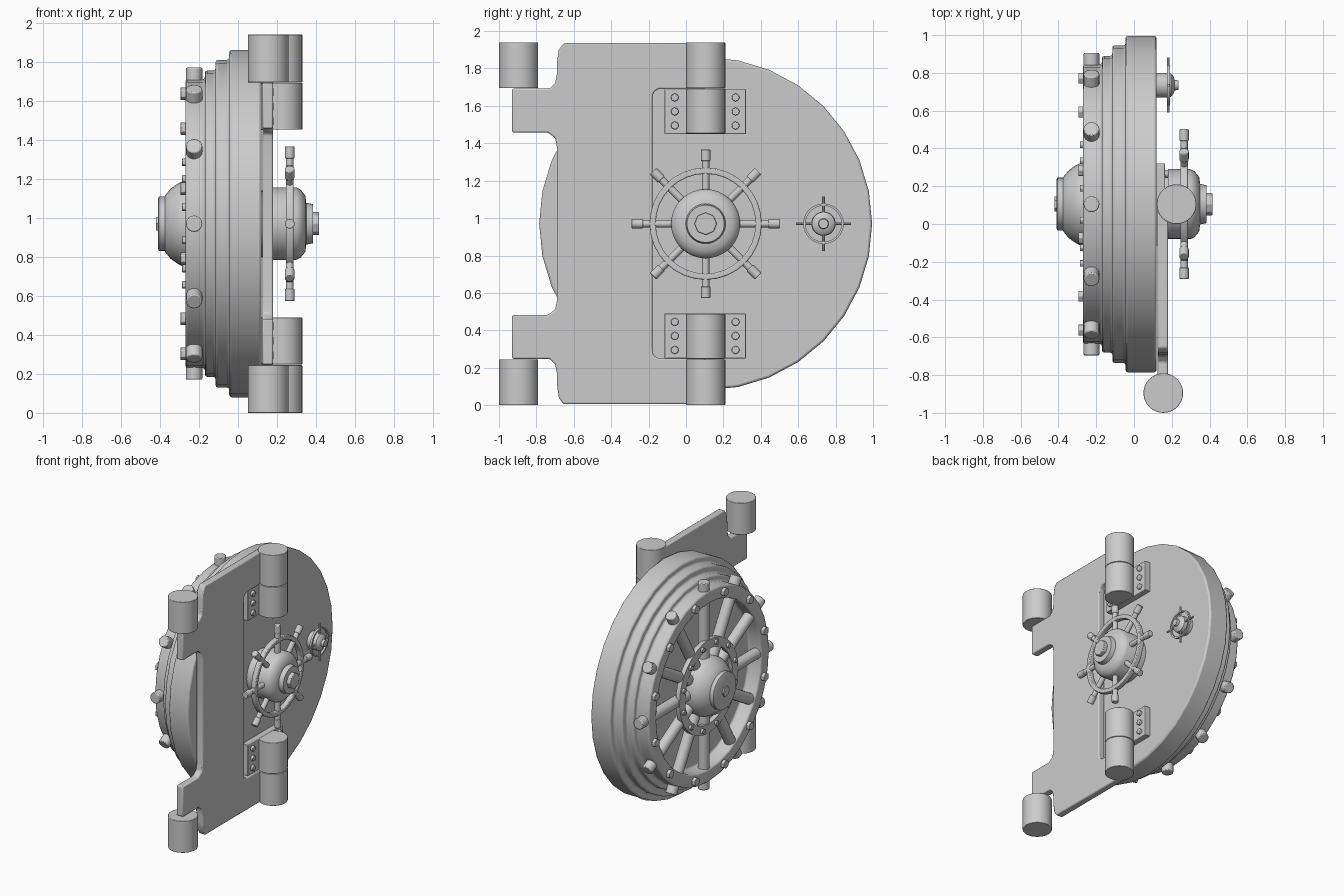
import bpy, bmesh, math
from mathutils import Vector, Matrix

if "Cube" in bpy.data.objects:
    bpy.data.objects.remove(bpy.data.objects["Cube"])

CY, CZ = 0.105, 0.97          # door axis
steel = bpy.data.materials.new("light_grey_steel")
steel.use_nodes = True
GREY = (0.6, 0.6, 0.6, 1)
steel.diffuse_color = GREY
steel.node_tree.nodes["Principled BSDF"].inputs["Base Color"].default_value = GREY


def finish(name, bm, bevel=0, smooth=True):
    bmesh.ops.recalc_face_normals(bm, faces=bm.faces)
    mesh = bpy.data.meshes.new(name)
    bm.to_mesh(mesh)
    bm.free()
    mesh.materials.append(steel)
    ob = bpy.data.objects.new(name, mesh)
    bpy.context.collection.objects.link(ob)
    if bevel:
        mod = ob.modifiers.new("soft_edges", "BEVEL")
        mod.width, mod.segments, mod.limit_method = bevel, 2, "ANGLE"
    if smooth:
        bpy.ops.object.select_all(action="DESELECT")
        ob.select_set(True)
        bpy.context.view_layer.objects.active = ob
        bpy.ops.object.shade_smooth_by_angle(angle=math.radians(35))
    return ob


def lathe(name, profile, y=CY, z=CZ, sides=32, closed=False, bevel=0):
    """Turn an (x, radius) profile around an axis parallel to x."""
    bm = bmesh.new()
    rings = []
    for i in range(sides):
        a = math.tau * i / sides
        rings.append([bm.verts.new((x, y + r * math.cos(a), z + r * math.sin(a)))
                      for x, r in profile])
    n = len(profile)
    for i in range(sides):
        p, q = rings[i], rings[(i + 1) % sides]
        for j in range(n if closed else n - 1):
            k = (j + 1) % n
            bm.faces.new((p[j], p[k], q[k], q[j]))
    if not closed:
        bm.faces.new([r[0] for r in rings])
        bm.faces.new([r[-1] for r in rings])
    return finish(name, bm, bevel)


def rods(name, pairs, radius, sides=16, bevel=0):
    """One object made of cylinders running between point pairs."""
    bm = bmesh.new()
    for a, b in pairs:
        a, b = Vector(a), Vector(b)
        turn = (b - a).to_track_quat("Z", "Y").to_matrix().to_4x4()
        bmesh.ops.create_cone(bm, cap_ends=True, segments=sides, radius1=radius,
                              radius2=radius, depth=(b - a).length,
                              matrix=Matrix.Translation((a + b) / 2) @ turn)
    return finish(name, bm, bevel)


def polar(x, r, angle, y=CY):
    return (x, y + r * math.cos(angle), CZ + r * math.sin(angle))


def spokes(name, count, x, r0, r1, radius, y=CY, sides=16, bevel=0):
    angles = [math.tau * i / count for i in range(count)]
    return rods(name, [(polar(x, r0, a, y), polar(x, r1, a, y)) for a in angles],
                radius, sides, bevel)


def studs(name, count, r, x0, x1, radius):
    angles = [math.tau * (i + 0.5) / count for i in range(count)]
    return rods(name, [(polar(x0, r, a), polar(x1, r, a)) for a in angles],
                radius, 6, 0.003)


def box(name, lo, hi, bevel=0.004):
    bm = bmesh.new()
    lo, hi = Vector(lo), Vector(hi)
    bmesh.ops.create_cube(bm, size=1, matrix=Matrix.Translation((lo + hi) / 2)
                          @ Matrix.Diagonal((*(hi - lo), 1)))
    return finish(name, bm, bevel)


# Stepped round door with a raised rim and recessed back
lathe("door_slab", [(0.12, 0.89), (-0.045, 0.89), (-0.045, 0.84), (-0.115, 0.84),
                    (-0.115, 0.785), (-0.17, 0.785), (-0.17, 0.74), (-0.27, 0.74),
                    (-0.27, 0.64), (-0.165, 0.64)], bevel=0.012)

# Locking rods passing through the rim, and the bolted collars
spokes("locking_rods", 12, -0.225, 0.18, 0.8, 0.042, bevel=0.006)
studs("rim_bolts", 12, 0.69, -0.26, -0.295, 0.033)
lathe("inner_collar", [(-0.27, 0.29), (-0.27, 0.36), (-0.235, 0.36), (-0.235, 0.29)],
      closed=True)
studs("collar_bolts", 12, 0.325, -0.25, -0.287, 0.02)

# Domed hub on the back
lathe("back_hub", [(-0.16, 0.22), (-0.28, 0.22), (-0.31, 0.205), (-0.345, 0.18),
                   (-0.37, 0.15), (-0.375, 0.14), (-0.405, 0.14), (-0.41, 0.13)])
lathe("back_hub_nut", [(-0.40, 0.04), (-0.42, 0.04)], sides=6)

# Hand wheel
lathe("wheel_hub", [(0.11, 0.17), (0.18, 0.17), (0.18, 0.185), (0.3, 0.185),
                    (0.32, 0.175), (0.345, 0.145), (0.35, 0.107), (0.385, 0.1)])
lathe("wheel_nut", [(0.37, 0.06), (0.415, 0.06)], sides=8, bevel=0.004)
lathe("wheel_ring", [(0.245, 0.267), (0.245, 0.3), (0.285, 0.3), (0.285, 0.267)],
      closed=True, bevel=0.006)
spokes("wheel_spokes", 8, 0.265, 0.15, 0.36, 0.02)
spokes("wheel_grips", 8, 0.265, 0.335, 0.397, 0.025, bevel=0.004)

# Small dial wheel
DY = 0.735
lathe("dial_hub", [(0.11, 0.065), (0.175, 0.065), (0.195, 0.062), (0.21, 0.045),
                   (0.215, 0.028), (0.235, 0.025)], y=DY)
lathe("dial_ring", [(0.174, 0.096), (0.174, 0.108), (0.19, 0.108), (0.19, 0.096)],
      y=DY, closed=True)
spokes("dial_spokes", 4, 0.182, 0.05, 0.146, 0.0075, y=DY, sides=10)

# Hinge plate: half outline as (y, height above the axis), mirrored downward
half = [(-0.18, 0.66), (-0.175, 0.70), (-0.15, 0.72), (0.1, 0.72), (0.1, 0.965),
        (-0.655, 0.965), (-0.68, 0.93), (-0.69, 0.86), (-0.69, 0.80), (-0.70, 0.75),
        (-0.73, 0.722), (-0.93, 0.722), (-0.93, 0.488), (-0.74, 0.488),
        (-0.70, 0.46), (-0.69, 0.41)]
outline = half + [(y, -h) for y, h in reversed(half)]
bm = bmesh.new()
base = bm.faces.new([bm.verts.new((0.125, y, CZ + h)) for y, h in outline])
grown = bmesh.ops.extrude_face_region(bm, geom=[base])["geom"]
bmesh.ops.translate(bm, vec=(0.055, 0, 0),
                    verts=[g for g in grown if isinstance(g, bmesh.types.BMVert)])
finish("hinge_plate", bm, 0.008)

# Hinge barrels, leaves and leaf bolts, upper and lower
for side, s in (("upper", 1), ("lower", -1)):
    def up(h):
        return CZ + s * h
    rods(side + "_frame_barrel", [((0.155, -0.895, up(0.725)), (0.155, -0.895, up(0.97)))],
         0.105, 32, 0.003)
    rods(side + "_door_barrels", [((0.225, CY, up(0.482)), (0.225, CY, up(0.722))),
                                  ((0.225, CY, up(0.725)), (0.225, CY, up(0.97)))],
         0.105, 32, 0.003)
    low, high = sorted((up(0.48), up(0.72)))
    box(side + "_hinge_leaf", (0.11, -0.115, low), (0.165, 0.32, high))
    rods(side + "_leaf_bolts", [((0.15, y, up(h)), (0.182, y, up(h)))
                                for y in (-0.06, 0.265) for h in (0.525, 0.6, 0.675)],
         0.021, 12, 0.004)
